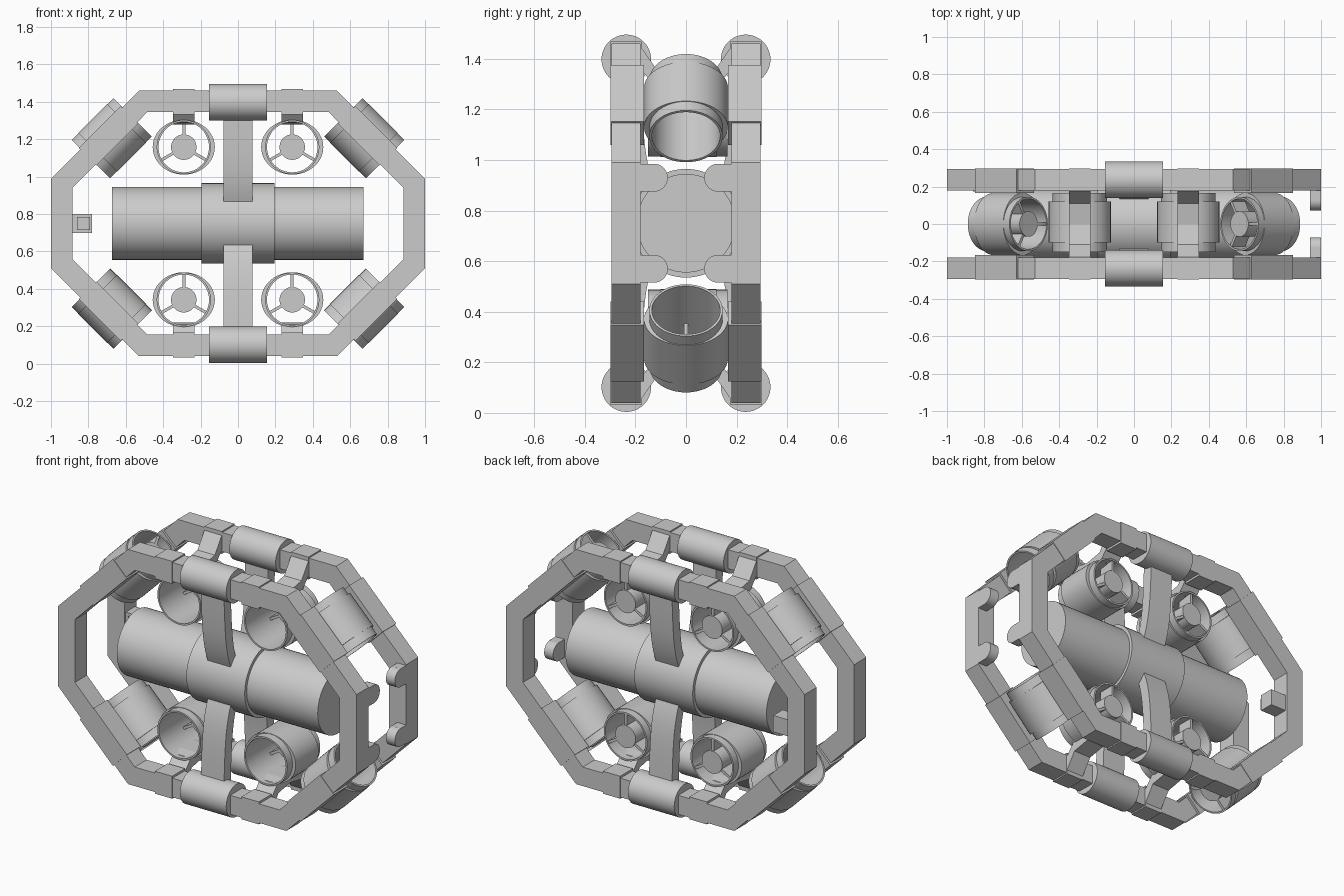
import bpy, bmesh, math
from mathutils import Matrix, Vector

cube = bpy.data.objects.get("Cube")
if cube:
    bpy.data.objects.remove(cube, do_unlink=True)

MID = 0.75  # height of the plane of symmetry


def finish(name, bm, matrix=None, smooth=False):
    if matrix is not None:
        bm.transform(matrix)
    bmesh.ops.recalc_face_normals(bm, faces=bm.faces)
    mesh = bpy.data.meshes.new(name)
    bm.to_mesh(mesh)
    bm.free()
    obj = bpy.data.objects.new(name, mesh)
    bpy.context.collection.objects.link(obj)
    if smooth:
        bpy.ops.object.select_all(action='DESELECT')
        obj.select_set(True)
        bpy.context.view_layer.objects.active = obj
        bpy.ops.object.shade_smooth_by_angle(angle=math.radians(35))
    return obj


def box(name, center, size, matrix=None):
    bm = bmesh.new()
    bmesh.ops.create_cube(bm, size=1)
    bm.transform(Matrix.Translation(center) @ Matrix.Diagonal((*size, 1)))
    return finish(name, bm, matrix)


def cylinder(name, radius, start, end, segments=48):
    a, b = Vector(start), Vector(end)
    bm = bmesh.new()
    bmesh.ops.create_cone(bm, cap_ends=True, segments=segments, radius1=radius,
                          radius2=radius, depth=(b - a).length)
    turn = (b - a).to_track_quat('Z', 'Y').to_matrix().to_4x4()
    return bm, Matrix.Translation((a + b) / 2) @ turn


def rod(name, radius, start, end, matrix=None):
    bm, place = cylinder(name, radius, start, end)
    return finish(name, bm, (matrix or Matrix()) @ place, True)


def prism(name, points, x0, x1, smooth=False):
    """Extrude a (y, z) outline along x."""
    bm = bmesh.new()
    face = bm.faces.new([bm.verts.new((x0, y, z)) for y, z in points])
    moved = bmesh.ops.extrude_face_region(bm, geom=[face])["geom"]
    verts = [v for v in moved if isinstance(v, bmesh.types.BMVert)]
    bmesh.ops.translate(bm, verts=verts, vec=(x1 - x0, 0, 0))
    return finish(name, bm, None, smooth)


def tube(name, inner, outer, y0, y1, matrix, stretch=1.0, segments=48):
    """Hollow tube along local y; stretch widens only its outer wall."""
    bm = bmesh.new()
    loops = []
    for i in range(segments):
        a = math.tau * i / segments
        c, s = math.cos(a), math.sin(a)
        loops.append([bm.verts.new((r * k * c, y, r * s)) for r, k, y in
                      ((inner, 1, y0), (outer, stretch, y0),
                       (outer, stretch, y1), (inner, 1, y1))])
    for i in range(segments):
        a, b = loops[i], loops[(i + 1) % segments]
        for j in range(4):
            k = (j + 1) % 4
            bm.faces.new((a[j], a[k], b[k], b[j]))
    return finish(name, bm, matrix, True)


def thruster(name, matrix):
    tube(name + "_duct", 0.135, 0.145, -0.15, 0.165, matrix)
    tube(name + "_saddle", 0.14, 0.147, -0.10, 0.12, matrix, 1.13)
    rod(name + "_hub", 0.068, (0, 0.06, 0), (0, 0.165, 0), matrix)
    for i in range(3):
        turn = Matrix.Rotation(math.tau * i / 3, 4, 'Y')
        box(name + "_spoke", (0, 0.11, 0.1), (0.016, 0.1, 0.08), matrix @ turn)


def octagon(half_x, flat_z, flat_x, half_z):
    quarter = [(half_x, flat_z), (flat_x, half_z)]
    return [(sx * x, MID + sz * z) for sx, sz, order in
            ((1, 1, 1), (-1, 1, -1), (-1, -1, 1), (1, -1, -1))
            for x, z in quarter[::order]]


# Octagonal side frames
def frame(name, y0, y1):
    bm = bmesh.new()
    outlines = (octagon(1, 0.24, 0.53, 0.71), octagon(0.885, 0.19, 0.485, 0.595))
    rows = [[bm.verts.new((x, y, z)) for x, z in pts]
            for pts, y in ((outlines[0], y0), (outlines[0], y1),
                           (outlines[1], y1), (outlines[1], y0))]
    for j in range(4):
        a, b = rows[j], rows[(j + 1) % 4]
        for i in range(8):
            n = (i + 1) % 8
            bm.faces.new((a[i], a[n], b[n], b[i]))
    finish(name, bm)


frame("front_frame", -0.295, -0.18)
frame("back_frame", 0.18, 0.295)

# Central pressure hull with collar
rod("hull", 0.195, (-0.675, 0, MID), (0.67, 0, MID))
rod("hull_collar", 0.215, (-0.195, 0, MID), (0.195, 0, MID))

for sz, level in ((1, "upper"), (-1, "lower")):
    for sy, end in ((-1, "front"), (1, "back")):
        tag = level + "_" + end
        # Padded bumper on the frame and curved strut to the hull
        rod(tag + "_bumper", 0.098, (-0.155, sy * 0.236, MID + sz * 0.648),
            (0.155, sy * 0.236, MID + sz * 0.648))
        outer, inner = [], []
        for i in range(13):
            t = i / 12
            z = 0.59 - 0.475 * t
            y = 0.245 - 0.02 * t - 0.045 * t ** 4
            outer.append((sy * y, MID + sz * z))
            inner.append((sy * (y - 0.065), MID + sz * z))
        prism(tag + "_strut", outer + inner[::-1], -0.077, 0.077, True)

        # Rounded docking tab on the left end
        z = MID + sz * 0.18
        box(tag + "_tab", (0.97, sy * 0.155, z), (0.06, 0.06, 0.11))
        rod(tag + "_tab_tip", 0.055, (0.94, sy * 0.127, z), (1, sy * 0.127, z))

    for sx, side in ((1, "left"), (-1, "right")):
        tag = level + "_" + side
        # Straight thruster and the bridge that hangs it between the frames
        thruster(tag + "_main_thruster",
                 Matrix.Translation((sx * 0.29, 0, MID + sz * 0.408)))
        bridge = [(0.18, 0.70), (0.11, 0.60), (0, 0.58), (-0.11, 0.60), (-0.18, 0.70),
                  (-0.18, 0.61), (-0.12, 0.54), (-0.06, 0.53),
                  (0.06, 0.53), (0.12, 0.54), (0.18, 0.61)]
        prism(tag + "_bridge", [(y, MID + sz * z) for y, z in bridge],
              sx * 0.29 - 0.058, sx * 0.29 + 0.058)

        # Diagonal corner thruster, hub end toward the centre
        axis = Vector((-sx, 0, sz)).normalized()
        across = Vector((0, 1, 0))
        place = Matrix((across, axis, across.cross(axis))).transposed().to_4x4()
        place.translation = (sx * 0.68, 0, MID + sz * 0.45)
        thruster(tag + "_corner_thruster", place)

        for sy in (-1, 1):
            box(tag + "_main_sleeve", (sx * 0.29, sy * 0.237, MID + sz * 0.65),
                (0.116, 0.122, 0.136))
            # Sleeve around the sloped frame bar
            slope = place.copy()
            slope.translation = (sx * 0.693, sy * 0.232, MID + sz * 0.468)
            box(tag + "_corner_sleeve", (0, 0, 0), (0.132, 0.315, 0.132), slope)

# Small sensor block on the right end of the back frame
box("sensor_block", (-0.835, 0.235, MID), (0.11, 0.09, 0.1))
box("sensor_face", (-0.825, 0.185, MID), (0.07, 0.02, 0.07))
